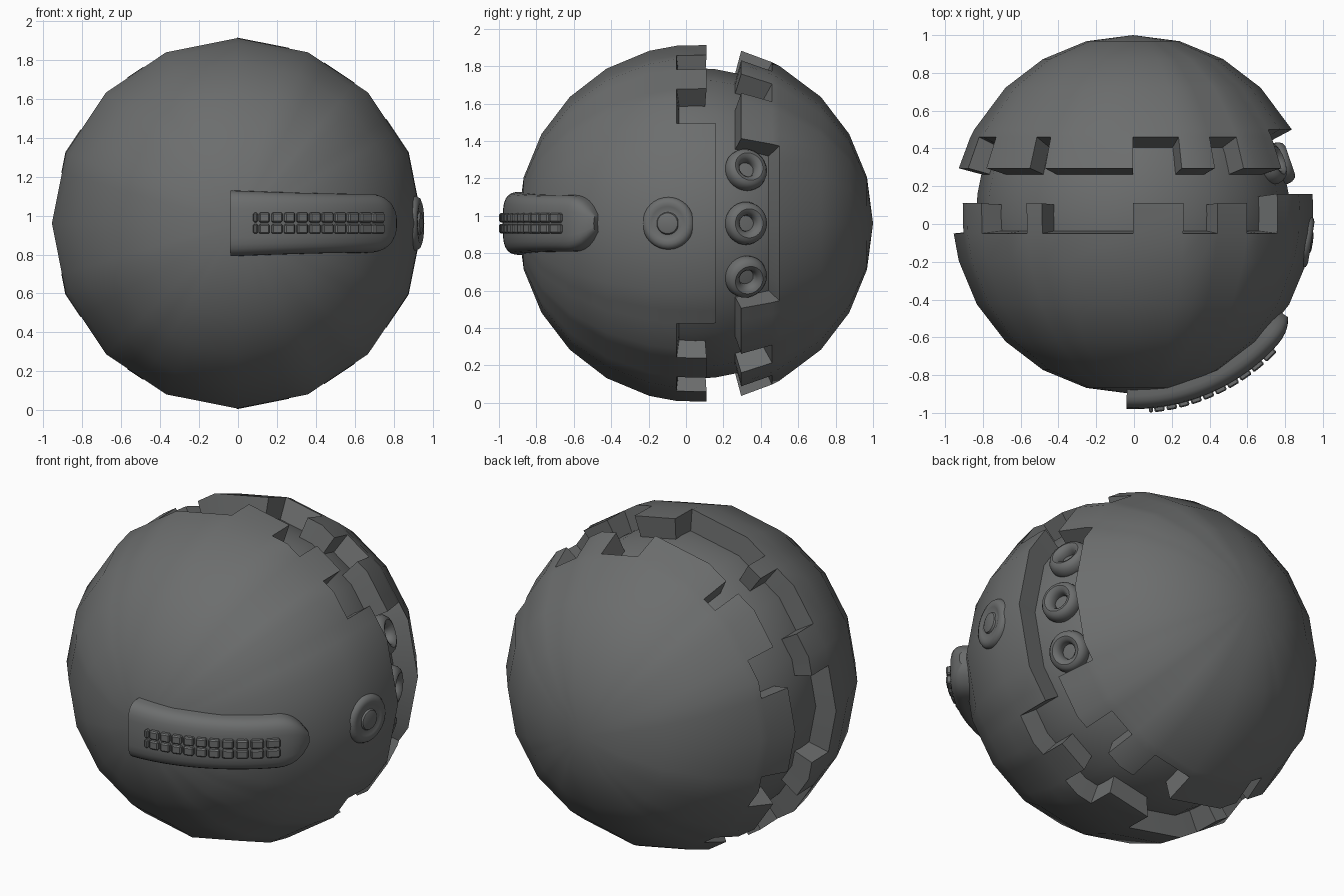
import bpy, bmesh
from math import sin, cos, asin, sqrt, radians, pi
from mathutils import Vector, Matrix

if "Cube" in bpy.data.objects:
    bpy.data.objects.remove(bpy.data.objects["Cube"])

CENTRE = Vector((-0.005, 0.05, 0.96))
RADIUS = 0.955
DEPTH = 0.95
SEG = 22.5

grey = bpy.data.materials.new("dark_grey")
grey.use_nodes = True
grey.diffuse_color = (0.15, 0.155, 0.155, 1)
grey.node_tree.nodes["Principled BSDF"].inputs["Base Color"].default_value = grey.diffuse_color


def finish(name, bm, angle=30):
    bmesh.ops.remove_doubles(bm, verts=bm.verts, dist=0.0005)
    bmesh.ops.recalc_face_normals(bm, faces=bm.faces)
    mesh = bpy.data.meshes.new(name)
    bm.to_mesh(mesh)
    bm.free()
    ob = bpy.data.objects.new(name, mesh)
    bpy.context.collection.objects.link(ob)
    mesh.materials.append(grey)
    bpy.ops.object.select_all(action="DESELECT")
    ob.select_set(True)
    bpy.context.view_layer.objects.active = ob
    bpy.ops.object.shade_smooth_by_angle(angle=radians(angle))


def on_ball(theta, y):
    """Point on the sixteen-sided ball; theta runs clockwise from the top."""
    d = y - CENTRE.y
    r = RADIUS * sqrt(max(0, 1 - (d / DEPTH) ** 2))
    r *= cos(radians(SEG / 2)) / cos(radians(theta % SEG - SEG / 2))
    t = radians(theta)
    return CENTRE + Vector((r * sin(t), d, r * cos(t)))


# Interlocking edges of the two shells: (angle limit from the vertical, raised)
RIGHT = [(16.5, 1), (28.5, 0), (40, 1), (55, 0), (91, 2)]
LEFT = [(31, 0), (37, 1), (59, 0), (74, 1), (91, 0)]
RIGHT_BACK = RIGHT[:3] + [(60, 0), (91, 2)]


def state(theta, back):
    a = min(abs(theta), 180 - abs(theta))
    table = LEFT if theta < 0 else (RIGHT_BACK if back else RIGHT)
    return next(s for limit, s in table if a < limit)


cuts = {i * SEG for i in range(-8, 9)}
for table, side in ((RIGHT, 1), (RIGHT_BACK, 1), (LEFT, -1)):
    for limit, _ in table[:-1]:
        cuts |= {side * limit, side * (180 - limit)}
cuts = sorted(cuts)


def shell(name, back):
    bm = bmesh.new()
    sign = 1 if back else -1
    rings = [CENTRE.y + sign * DEPTH * cos(radians(p)) for p in range(0, 60 if back else 80, 15)]
    if back:
        ends = {2: [0.5], 1: [0.5, 0.46], 0: [0.5, 0.46, 0.295]}
    else:
        ends = {0: [-0.05], 1: [-0.05, 0.11], 2: [-0.05, 0.11, 0.16]}
    for a, b in zip(cuts, cuts[1:]):
        ys = rings + ends[state((a + b) / 2, back)]
        for y0, y1 in zip(ys, ys[1:]):
            pts = [on_ball(a, y0), on_ball(b, y0), on_ball(b, y1), on_ball(a, y1)]
            if y0 == rings[0]:
                pts.pop(0)
            bm.faces.new([bm.verts.new(p) for p in pts])
    bmesh.ops.remove_doubles(bm, verts=bm.verts, dist=0.0005)
    # Turn the open rim inward to give the shell its thickness
    rim = [e for e in bm.edges if e.is_boundary]
    for v in bmesh.ops.extrude_edge_only(bm, edges=rim)["geom"]:
        if isinstance(v, bmesh.types.BMVert):
            v.co = CENTRE + (v.co - CENTRE) * 0.84
    finish(name, bm)


shell("front_shell", False)
shell("back_shell", True)

# Inner core seen in the gap between the shells
bm = bmesh.new()
bmesh.ops.create_uvsphere(bm, u_segments=16, v_segments=24, radius=RADIUS * 0.87)
bmesh.ops.transform(bm, verts=bm.verts,
                    matrix=Matrix.Translation(CENTRE) @ Matrix.Rotation(pi / 2, 4, "X"))
finish("inner_core", bm)


def lathe(name, profile, place, normal, closed=False):
    """Spin (radius, height) points around a surface normal."""
    m = Matrix.Translation(place) @ normal.to_track_quat("Z", "Y").to_matrix().to_4x4()
    bm = bmesh.new()
    verts = [bm.verts.new((r, 0, h)) for r, h in profile]
    edges = [bm.edges.new(p) for p in zip(verts, verts[1:])]
    if closed:
        edges.append(bm.edges.new((verts[-1], verts[0])))
    bmesh.ops.spin(bm, geom=verts + edges, axis=(0, 0, 1), cent=(0, 0, 0),
                   angle=2 * pi, steps=32)
    bmesh.ops.transform(bm, verts=bm.verts, matrix=m)
    finish(name, bm, 40)


# Three ring sockets in the side pocket
for label, z in (("upper", 0.285), ("middle", 0), ("lower", -0.285)):
    d = Vector((sqrt(0.78 ** 2 - z * z), 0.27, z))
    ring = [(0.078 + 0.037 * cos(k * pi / 6), 0.055 * sin(k * pi / 6)) for k in range(12)]
    lathe(label + "_ring_socket", ring, CENTRE + d, d.normalized(), closed=True)

# Round side button with a raised middle
n = Vector((0.95, -0.15, 0)).normalized()
button = [(0.14, -0.05), (0.14, 0.005), (0.13, 0.022), (0.11, 0.03), (0.09, 0.027),
          (0.07, 0.02), (0.06, 0.022), (0.055, 0.032), (0.04, 0.037), (0, 0.038)]
lathe("side_button", button, CENTRE + n * 0.925, n)

# Curved mouth plate wrapped around the front
bm = bmesh.new()
sections = []
N = 28
for i in range(N + 1):
    f = i / N
    phi = radians(-2 + 58.5 * f)
    half = 0.17 - 0.018 * sin(min(f / 0.8, 1) * pi / 2)
    k = min(1, max(0, (f - 0.82) / 0.18))
    half *= max(0.3, sqrt(1 - k * k))
    thick = 0.13 * (1 - 0.35 * k ** 3)
    sec = []
    for j in range(15):
        a = pi * j / 14
        z = half * abs(cos(a)) ** 0.55 * (1 if j < 7 else -1)
        r = 0.9 + thick * max(0, sin(a)) ** 0.5
        sec.append(bm.verts.new(CENTRE + Vector((r * sin(phi), -r * cos(phi), z))))
    sections.append(sec)
for s0, s1 in zip(sections, sections[1:]):
    for j in range(14):
        bm.faces.new((s0[j], s0[j + 1], s1[j + 1], s1[j]))
bm.faces.new(sections[0])
bm.faces.new(sections[-1])
finish("mouth_plate", bm, 40)

# Two rows of small raised teeth, the first column narrow
bm = bmesh.new()
for col in range(11):
    x = 0.075 + 0.065 * col if col else 0.095
    wide = 0.054 if col else 0.022
    phi = asin(x / 1.04)
    for z in (-0.028, 0.03):
        m = (Matrix.Translation(CENTRE + Vector((1.03 * sin(phi), -1.03 * cos(phi), z)))
             @ Matrix.Rotation(phi, 4, "Z")
             @ Matrix.Diagonal((wide / cos(phi), 0.045, 0.05, 1)))
        bmesh.ops.create_cube(bm, size=1, matrix=m)
bmesh.ops.bevel(bm, geom=bm.edges[:], offset=0.007, segments=1, affect="EDGES")
finish("mouth_teeth", bm, 20)
